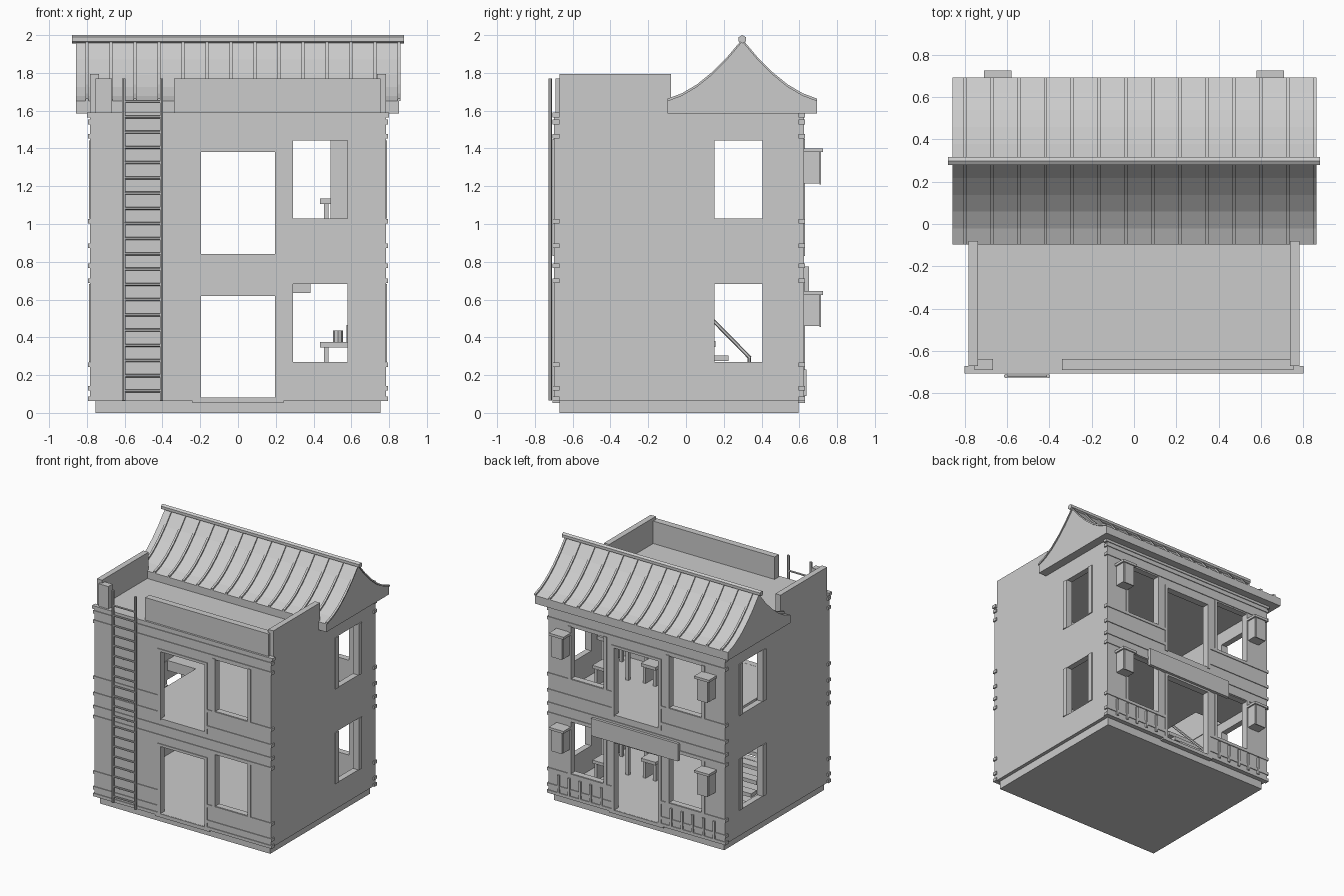
import bpy, bmesh, math
from mathutils import Vector

if "Cube" in bpy.data.objects:
    bpy.data.objects.remove(bpy.data.objects["Cube"], do_unlink=True)

grey = bpy.data.materials.new("plain_grey")
grey.use_nodes = True
colour = (0.6, 0.6, 0.6, 1)
grey.diffuse_color = colour
grey.node_tree.nodes["Principled BSDF"].inputs["Base Color"].default_value = colour


def finish(name, bm):
    bmesh.ops.recalc_face_normals(bm, faces=bm.faces)
    mesh = bpy.data.meshes.new(name)
    bm.to_mesh(mesh)
    bm.free()
    mesh.materials.append(grey)
    obj = bpy.data.objects.new(name, mesh)
    bpy.context.collection.objects.link(obj)
    return obj


def box(name, x, y, z):
    """Box from three (low, high) ranges."""
    bm = bmesh.new()
    bmesh.ops.create_cube(bm, size=1)
    for v in bm.verts:
        v.co = Vector([r[0] if c < 0 else r[1] for c, r in zip(v.co, (x, y, z))])
    return finish(name, bm)


def mirrored(r, side):
    return tuple(sorted((r[0] * side, r[1] * side)))


def prism(name, profile, x0, x1):
    """Extrude a (y, z) profile along x."""
    bm = bmesh.new()
    face = bm.faces.new([bm.verts.new((x0, y, z)) for y, z in profile])
    out = bmesh.ops.extrude_face_region(bm, geom=[face])
    bmesh.ops.translate(bm, vec=(x1 - x0, 0, 0),
                        verts=[g for g in out["geom"] if isinstance(g, bmesh.types.BMVert)])
    return finish(name, bm)


def rod(name, a, b, radius, sides=8):
    a, b = Vector(a), Vector(b)
    bm = bmesh.new()
    bmesh.ops.create_cone(bm, cap_ends=True, segments=sides, radius1=radius,
                          radius2=radius, depth=(b - a).length)
    turn = (b - a).to_track_quat('Z', 'Y').to_matrix()
    for v in bm.verts:
        v.co = turn @ v.co + (a + b) / 2
    return finish(name, bm)


def cut(target, x, y, z):
    cutter = box("cutter", x, y, z)
    cutter.hide_render = True
    mod = target.modifiers.new("cut", 'BOOLEAN')
    mod.operation, mod.solver, mod.object = 'DIFFERENCE', 'EXACT', cutter
    bpy.context.view_layer.objects.active = target
    bpy.ops.object.modifier_apply(modifier=mod.name)
    bpy.data.objects.remove(cutter, do_unlink=True)


FRONT, BACK, SIDE = -0.70, 0.625, 0.783
STOREYS = (0, 0.76)

# Base and hollow body with door and window openings
box("base", (-0.755, 0.755), (-0.67, 0.595), (0, 0.07))
walls = box("walls", (-SIDE, SIDE), (FRONT, BACK), (0.065, 1.59))
for s in STOREYS:
    cut(walls, (-0.735, 0.735), (-0.65, 0.575), (0.08 + s, (0.76 if s == 0 else 1.55)))
for s in STOREYS:
    cut(walls, (-0.195, 0.195), (-1, 1), (0.081 + s, 0.62 + s))
    cut(walls, (0.29, 0.58), (-1, 1), (0.27 + s, 0.682 + s))
    cut(walls, (-0.58, -0.29), (0.3, 1), (0.27 + s, 0.682 + s))
    cut(walls, (-1, 1), (0.15, 0.405), (0.27 + s, 0.682 + s))
# Stairwell through the upper floor
cut(walls, (-0.73, -0.48), (-0.3, 0.15), (0.7, 0.9))

# Facade mouldings, broken around the doors where they meet them
for y, wall in (((FRONT - 0.006, -0.67), "front"), ((0.595, BACK + 0.006), "back")):
    for z in (0.075, 0.13, 0.255, 0.70, 0.78, 0.885, 1.015, 1.465, 1.54):
        split = z < 0.6 or 0.83 < z < 1.4
        spans = [(-0.793, -0.22), (0.22, 0.793)] if split else [(-0.793, 0.793)]
        for span in spans:
            box(wall + "_moulding", span, y, (z - 0.012, z + 0.012))
    for s in STOREYS:
        for side in (-1, 1):
            box(wall + "_door_jamb", mirrored((0.195, 0.22), side), y, (0.07 + s, 0.64 + s))
            if wall == "back" or side == 1:
                for edge in ((0.265, 0.29), (0.58, 0.605)):
                    box(wall + "_window_jamb", mirrored(edge, side), y, (0.26 + s, 0.69 + s))
        box(wall + "_door_lintel", (-0.22, 0.22), y, (0.62 + s, 0.64 + s))
    box(wall + "_door_sill", (-0.24, 0.24), y, (0.052, 0.08))
    box(wall + "_cornice", (-0.80, 0.80), y, (1.565, 1.59))

# Side window jambs
for side in (-1, 1):
    for s in STOREYS:
        for y in ((0.11, 0.15), (0.405, 0.445)):
            box("side_window_jamb", mirrored((0.74, 0.79), side), y, (0.27 + s, 0.682 + s))

# Terrace parapet, open where the ladder arrives
for side in (-1, 1):
    box("side_parapet", mirrored((0.737, SIDE), side), (-0.67, -0.08), (1.58, 1.795))
box("front_parapet", (-0.34, 0.755), (-0.69, -0.637), (1.58, 1.77))
box("parapet_post", (-0.755, -0.667), (-0.69, -0.637), (1.58, 1.77))

# Curved roof with ribs and ridge
half = [(0.395, 1.65), (0.32, 1.678), (0.24, 1.725), (0.16, 1.79), (0.08, 1.87), (0, 1.965)]
curve = [(0.298 - d, z) for d, z in half] + [(0.298 + d, z) for d, z in half[-2::-1]]
prism("roof", [(-0.097, 1.585)] + curve + [(0.693, 1.585)], -0.857, 0.853)
for i in range(14):
    x = -0.80 + i * 0.1272
    prism("roof_rib", curve + [(y, z + 0.014) for y, z in reversed(curve)], x - 0.008, x + 0.008)
rod("roof_ridge", (-0.88, 0.298, 1.978), (0.88, 0.298, 1.978), 0.022, 6)

# Ladder
for x in (-0.605, -0.405):
    rod("ladder_rail", (x, -0.719, 0.065), (x, -0.719, 1.77), 0.01, 6)
for i in range(20):
    z = 0.116 + i * 0.0806
    rod("ladder_rung", (-0.605, -0.719, z), (-0.405, -0.719, z), 0.008, 6)

# Sign board, lanterns and low fence on the back
box("sign_board", (-0.385, 0.385), (BACK, 0.652), (0.635, 0.775))
for side in (-1, 1):
    for z in (0.46, 1.215):
        box("lantern_body", mirrored((0.592, 0.698), side), (BACK, 0.708), (z, z + 0.165))
        box("lantern_front", mirrored((0.60, 0.69), side), (0.708, 0.716), (z - 0.006, z + 0.165))
        box("lantern_cap", mirrored((0.58, 0.71), side), (BACK, 0.725), (z + 0.165, z + 0.185))
    for i in range(5):
        x = 0.31 + i * 0.095
        box("fence_slat", mirrored((x - 0.009, x + 0.009), side), (BACK, 0.637), (0.09, 0.23))

# Tables with cups, and stools, on both floors
for s in STOREYS:
    box("table_top", (0.435, 0.72), (-0.2, 0.1), (0.345 + s, 0.375 + s))
    for x in (0.455, 0.675):
        for y in (-0.18, 0.055):
            box("table_leg", (x, x + 0.025), (y, y + 0.025), (0.08 + s, 0.345 + s))
    for x, y, h in ((0.53, 0.02, 0.06), (0.6, -0.07, 0.09), (0.66, 0.03, 0.05)):
        rod("table_cup", (x, y, 0.375 + s), (x, y, 0.375 + h + s), 0.026)
    for x, y in ((0.29, 0.0), (0.56, 0.23)):
        box("stool_seat", (x - 0.065, x + 0.065), (y - 0.065, y + 0.065), (0.215 + s, 0.24 + s))
        for dx in (-0.045, 0.045):
            box("stool_leg", (x + dx - 0.012, x + dx + 0.012), (y - 0.05, y + 0.05),
                (0.08 + s, 0.215 + s))

# Upstairs screen
box("screen", (0.49, 0.735), (-0.28, -0.25), (0.83, 1.55))

# Stairs climbing towards the front, with a handrail
steps = 9
for i in range(steps):
    y, z = 0.36 - i * 0.068, 0.08 + (i + 1) * 0.075
    box("stair_tread", (-0.735, -0.5), (y - 0.075, y), (z - 0.03, z))
rod("stair_rail", (-0.5, 0.34, 0.29), (-0.5, -0.2, 0.84), 0.01, 6)
rod("stair_rail_post", (-0.5, 0.335, 0.08), (-0.5, 0.335, 0.3), 0.01, 6)
